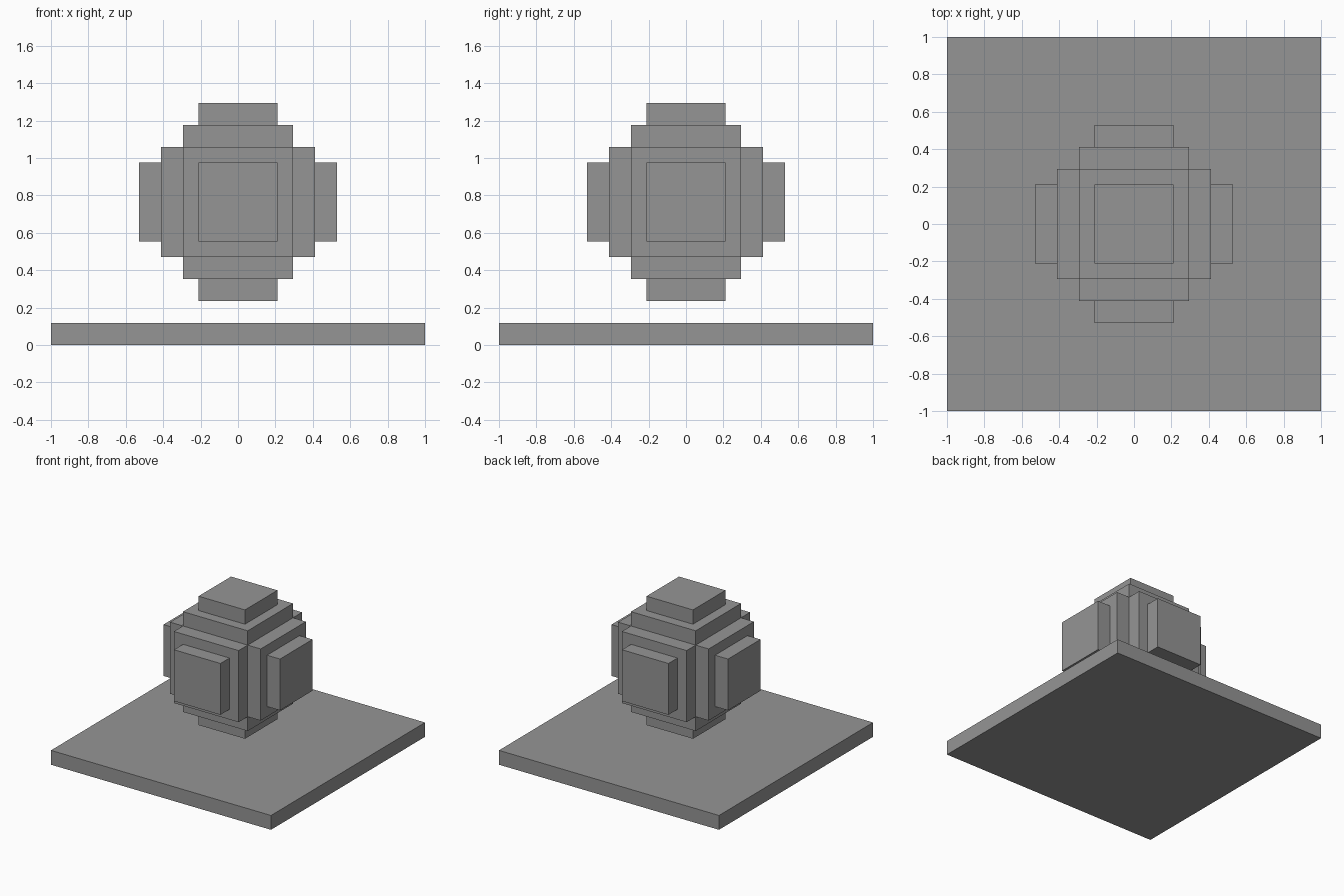
import bpy
import bmesh
from mathutils import Matrix

old = bpy.data.objects.get("Cube")
if old:
    bpy.data.objects.remove(old, do_unlink=True)

UNIT = 2 / 17  # one block of the stepped shape

# Single stone colour
stone = bpy.data.materials.new("stone_grey")
stone.use_nodes = True
colour = (0.3, 0.3, 0.3, 1)
stone.diffuse_color = colour
stone.node_tree.nodes["Principled BSDF"].inputs["Base Color"].default_value = colour


def block(size, centre_z):
    """Box mesh, with sizes counted in blocks."""
    bm = bmesh.new()
    bmesh.ops.create_cube(bm, size=1)
    bmesh.ops.scale(bm, vec=[s * UNIT for s in size], verts=bm.verts)
    bmesh.ops.transform(bm, matrix=Matrix.Translation((0, 0, centre_z * UNIT)), verts=bm.verts)
    bm.normal_update()
    return bm


def finish(bm, name):
    mesh = bpy.data.meshes.new(name)
    bm.normal_update()
    bm.to_mesh(mesh)
    bm.free()
    mesh.materials.append(stone)
    obj = bpy.data.objects.new(name, mesh)
    bpy.context.collection.objects.link(obj)


# Flat square base
finish(block((17, 17, 1), 0.5), "base_slab")

# Floating stepped ball: raise every side of a cube, inset it, raise it again
ball = block((5, 5, 5), 6.5)
caps = ball.faces[:]
for thickness, depth in ((0, UNIT), (UNIT, 0), (0, UNIT)):
    bmesh.ops.inset_individual(ball, faces=caps, thickness=thickness, depth=depth)
    ball.normal_update()
finish(ball, "stepped_ball")
